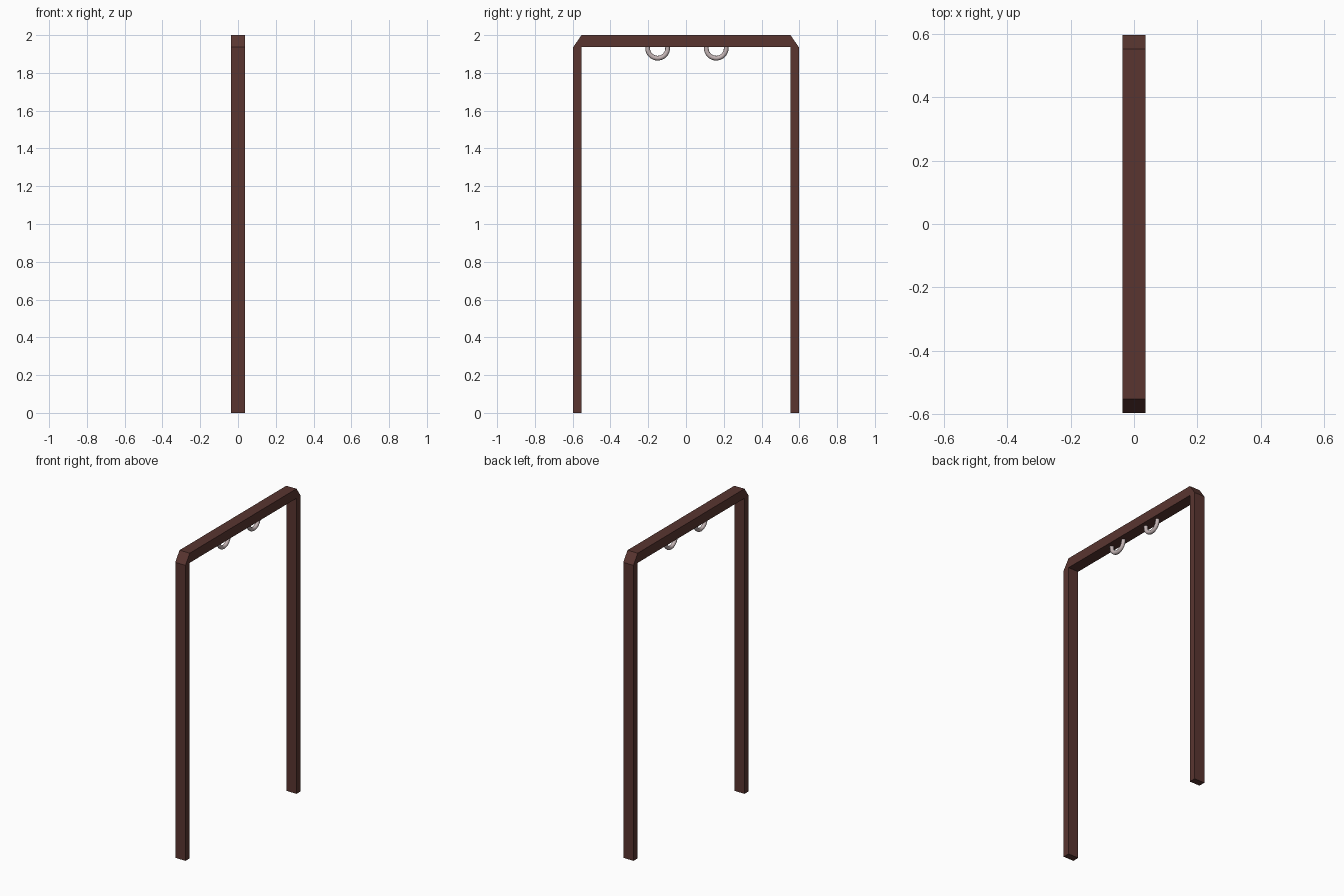
import bpy, bmesh
from math import pi, cos, sin
from mathutils import Vector

if "Cube" in bpy.data.objects:
    bpy.data.objects.remove(bpy.data.objects["Cube"])


def material(name, rgb):
    m = bpy.data.materials.new(name)
    m.diffuse_color = (*rgb, 1)
    m.use_nodes = True
    m.node_tree.nodes["Principled BSDF"].inputs["Base Color"].default_value = m.diffuse_color
    return m


wood = material("dark_wood", (0.10, 0.036, 0.030))
metal = material("steel", (0.55, 0.46, 0.46))
W = 0.037          # half depth of the timber along x
Y, YI = 0.597, 0.553   # outer and inner faces of the posts
Z = 1.937          # underside of the beam


def finish(name, bm, mat):
    bmesh.ops.recalc_face_normals(bm, faces=bm.faces)
    me = bpy.data.meshes.new(name)
    bm.to_mesh(me)
    bm.free()
    me.materials.append(mat)
    ob = bpy.data.objects.new(name, me)
    bpy.context.collection.objects.link(ob)
    return ob


def extrude_profile(name, pts, mat):
    """Extrude a (y, z) outline across the timber depth."""
    bm = bmesh.new()
    f = bm.faces.new([bm.verts.new((-W, y, z)) for y, z in pts])
    r = bmesh.ops.extrude_face_region(bm, geom=[f])
    vs = [v for v in r["geom"] if isinstance(v, bmesh.types.BMVert)]
    bmesh.ops.translate(bm, verts=vs, vec=(2 * W, 0, 0))
    return finish(name, bm, mat)


# one-piece frame: two posts joined by a beam with chamfered corners
extrude_profile("door_frame", [
    (-Y, 0), (-YI, 0), (-YI, Z), (YI, Z), (YI, 0), (Y, 0),
    (Y, Z), (YI, 2), (-YI, 2), (-Y, Z)], wood)


def half_ring(name, y, R=0.053, r=0.0125, n=16, k=10):
    """U-shaped hanging eye whose ends sink into the beam."""
    bm = bmesh.new()
    loops = []
    for i in range(n + 1):
        a = pi + pi * i / n
        out = Vector((0, cos(a), sin(a)))
        c = Vector((0, y, Z - 0.006)) + out * R
        if i in (0, n):
            c.z += 0.012
        loops.append([bm.verts.new(c + out * r * cos(2 * pi * j / k)
                                   + Vector((r * sin(2 * pi * j / k), 0, 0)))
                      for j in range(k)])
    for a, b in zip(loops, loops[1:]):
        for j in range(k):
            bm.faces.new((a[j], a[(j + 1) % k], b[(j + 1) % k], b[j])).smooth = True
    bm.faces.new(loops[0])
    bm.faces.new(loops[-1])
    return finish(name, bm, metal)


# two hanging eyes under the beam
half_ring("hanging_eye_left", -0.15)
half_ring("hanging_eye_right", 0.16)
